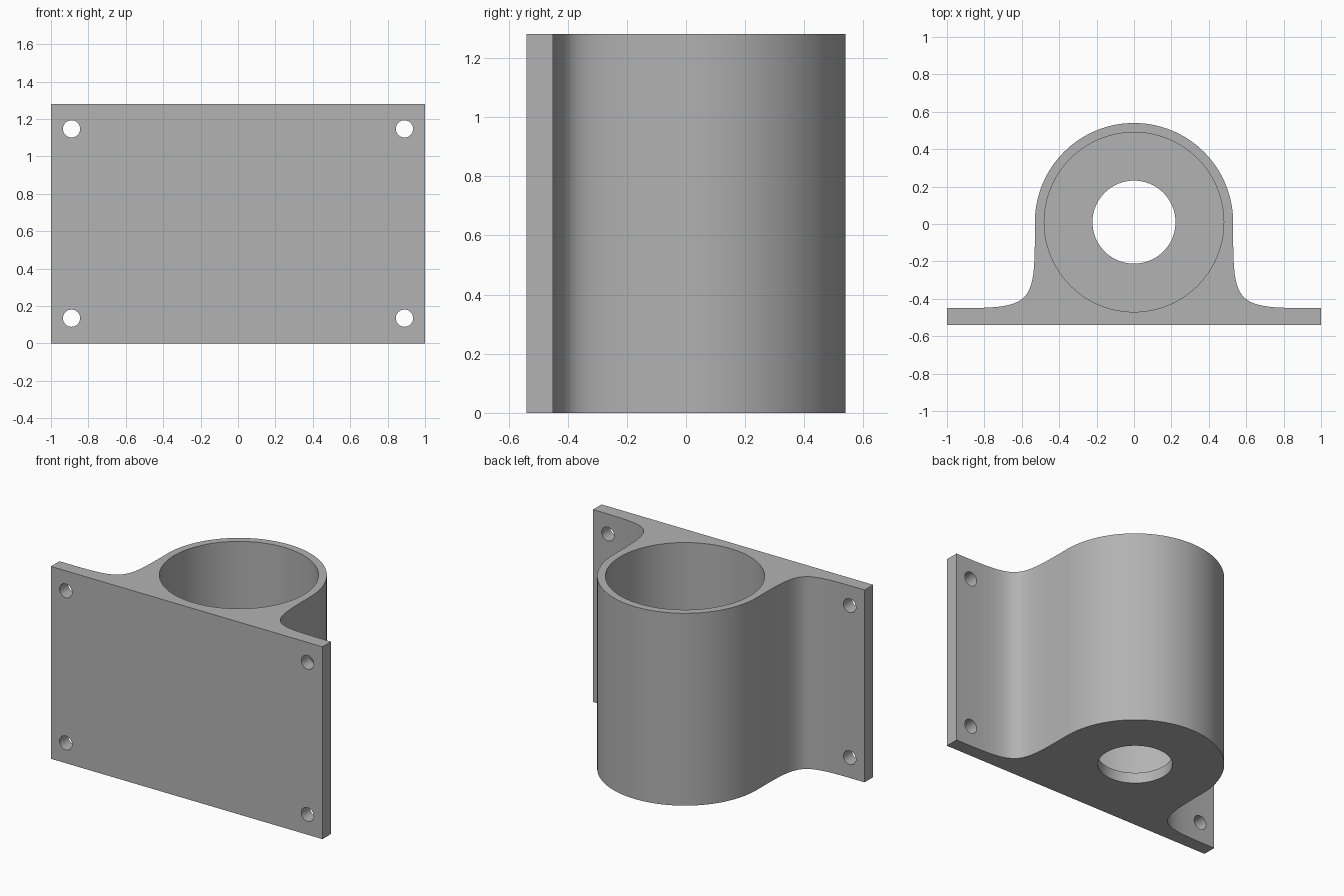
import bpy, bmesh, math
from mathutils import Vector, Matrix
from mathutils.geometry import interpolate_bezier

cube = bpy.data.objects.get("Cube")
if cube:
    bpy.data.objects.remove(cube, do_unlink=True)

HEIGHT, FRONT, PLATE_BACK = 1.28, -0.54, -0.45
RADIUS, CENTRE_Y = 0.53, 0.01
BORE, DRAIN, FLOOR = 0.48, 0.222, 0.07

grey = bpy.data.materials.new("light_grey")
grey.use_nodes = True
colour = (0.45, 0.45, 0.45, 1)
grey.diffuse_color = colour
grey.node_tree.nodes["Principled BSDF"].inputs["Base Color"].default_value = colour


def make_object(name, bm):
    bmesh.ops.recalc_face_normals(bm, faces=bm.faces)
    mesh = bpy.data.meshes.new(name)
    bm.to_mesh(mesh)
    bm.free()
    mesh.materials.append(grey)
    obj = bpy.data.objects.new(name, mesh)
    bpy.context.collection.objects.link(obj)
    return obj


def cut_cylinder(target, centre, radius, depth, along_y=False, sides=96):
    """Drill a round hole centred on a point."""
    bm = bmesh.new()
    turn = Matrix.Rotation(math.pi / 2, 4, 'X') if along_y else Matrix()
    bmesh.ops.create_cone(bm, cap_ends=True, segments=sides, radius1=radius,
                          radius2=radius, depth=depth,
                          matrix=Matrix.Translation(centre) @ turn)
    cutter = make_object("hole_cutter", bm)
    cutter.hide_render = True
    mod = target.modifiers.new("hole", 'BOOLEAN')
    mod.operation, mod.solver, mod.object = 'DIFFERENCE', 'EXACT', cutter
    bpy.context.view_layer.objects.active = target
    bpy.ops.object.modifier_apply(modifier=mod.name)
    bpy.data.objects.remove(cutter, do_unlink=True)


# Outline: flat front, plate ends, flared sides and round back
corner = Vector((RADIUS, PLATE_BACK))
flare = interpolate_bezier(Vector((1, PLATE_BACK)), corner, corner,
                           Vector((RADIUS, CENTRE_Y)), 32)
flare = [(p.x, p.y) for p in flare]
steps = 64
arc = [(RADIUS * math.cos(math.pi * i / steps),
        CENTRE_Y + RADIUS * math.sin(math.pi * i / steps))
       for i in range(1, steps)]
outline = [(-1, FRONT), (1, FRONT)] + flare + arc
outline += [(-x, y) for x, y in reversed(flare)]

bm = bmesh.new()
face = bm.faces.new([bm.verts.new((x, y, 0)) for x, y in outline])
top = bmesh.ops.extrude_face_region(bm, geom=[face])["geom"]
bmesh.ops.translate(bm, vec=(0, 0, HEIGHT),
                    verts=[v for v in top if isinstance(v, bmesh.types.BMVert)])
bracket = make_object("wall_mount_holder", bm)

# Deep bore above a thin floor, with a smaller opening through the floor
cut_cylinder(bracket, (0, CENTRE_Y, FLOOR + 1), BORE, 2)
cut_cylinder(bracket, (0, CENTRE_Y, 0), DRAIN, 1)

# Screw holes in the plate corners
for x in (-0.89, 0.89):
    for z in (0.135, 1.147):
        cut_cylinder(bracket, (x, -0.5, z), 0.046, 0.4, along_y=True, sides=48)

bpy.ops.object.select_all(action='DESELECT')
bracket.select_set(True)
bpy.context.view_layer.objects.active = bracket
bpy.ops.object.shade_smooth_by_angle(angle=math.radians(30))
